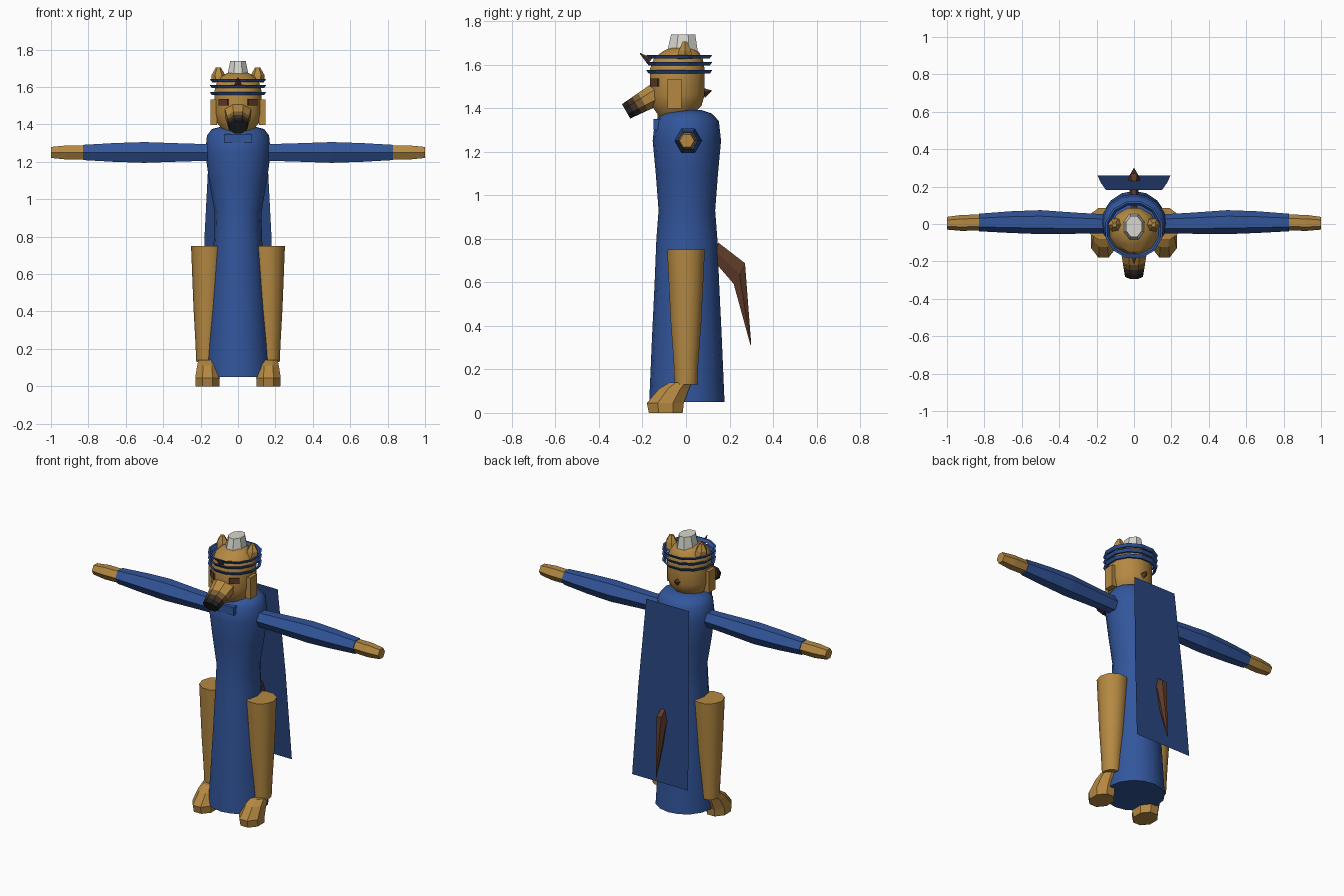
import bpy, bmesh
from math import sin, cos, pi, radians
from mathutils import Vector

cube = bpy.data.objects.get("Cube")
if cube:
    bpy.data.objects.remove(cube, do_unlink=True)


def material(name, r, g, b):
    m = bpy.data.materials.new(name)
    m.use_nodes = True
    m.diffuse_color = (r, g, b, 1)
    bsdf = next(n for n in m.node_tree.nodes if n.type == 'BSDF_PRINCIPLED')
    bsdf.inputs["Base Color"].default_value = (r, g, b, 1)
    return m


BLUE = material("robe blue", .032, .092, .33)
NAVY = material("cape blue", .022, .060, .21)
GOLD = material("tan fur", .46, .25, .055)
BROWN = material("dark brown", .11, .042, .021)
MID = material("muzzle brown", .19, .105, .033)
DARK = material("muzzle dark brown", .05, .03, .016)
BLACK = material("nose black", .015, .013, .013)
GREY = material("hat grey", .68, .68, .62)


def ring(c, u, v, n, start=0.0):
    """Polygon ring about c spanned by the half axes u and v."""
    c, u, v = Vector(c), Vector(u), Vector(v)
    return [c + u * cos(2 * pi * i / n + start) + v * sin(2 * pi * i / n + start)
            for i in range(n)]


def flat_ring(x, y, z, rx, ry, n, start=0.0):
    return ring((x, y, z), (rx, 0, 0), (0, ry, 0), n, start)


def finish(name, bm, mats, smooth):
    bmesh.ops.recalc_face_normals(bm, faces=bm.faces)
    me = bpy.data.meshes.new(name)
    bm.to_mesh(me)
    bm.free()
    for m in mats:
        me.materials.append(m)
    ob = bpy.data.objects.new(name, me)
    bpy.context.collection.objects.link(ob)
    if smooth:
        bpy.ops.object.select_all(action='DESELECT')
        ob.select_set(True)
        bpy.context.view_layer.objects.active = ob
        bpy.ops.object.shade_smooth_by_angle(angle=radians(smooth))
    return ob


def loft(name, rings, mats, smooth=0, closed=False):
    """Skin rings; with several materials each segment takes the next one."""
    bm = bmesh.new()
    vs = [[bm.verts.new(p) for p in r] for r in rings]
    pairs = list(zip(vs, vs[1:]))
    if closed:
        pairs.append((vs[-1], vs[0]))
    for k, (a, b) in enumerate(pairs):
        for i in range(len(a)):
            j = (i + 1) % len(a)
            f = bm.faces.new((a[i], a[j], b[j], b[i]))
            f.material_index = min(k, len(mats) - 1)
    if not closed:
        bm.faces.new(vs[0])
        bm.faces.new(vs[-1]).material_index = len(mats) - 1
    return finish(name, bm, mats, smooth)


def spike(name, base, tip, r, mat, n=4):
    """Small pyramid pointing from base to tip."""
    base, tip = Vector(base), Vector(tip)
    q = (tip - base).to_track_quat('Z', 'Y')
    u, v = q @ Vector((r, 0, 0)), q @ Vector((0, r, 0))
    return loft(name, [ring(base, u, v, n), ring(tip, u * .08, v * .08, n)], [mat])


def box(name, c, size, mat):
    bm = bmesh.new()
    bmesh.ops.create_cube(bm, size=1)
    for v in bm.verts:
        v.co = Vector(c) + Vector([a * b for a, b in zip(v.co, size)])
    return finish(name, bm, [mat], 0)


# Robe: z, half width, half depth
robe = [(.05, .175, .173), (.35, .155, .16), (.6, .14, .148), (.8, .128, .14),
        (.93, .125, .13), (1.1, .155, .143), (1.25, .175, .157),
        (1.34, .166, .147), (1.375, .14, .115), (1.39, .08, .07)]
loft("robe", [flat_ring(0, .004, z, a, b, 16) for z, a, b in robe], [BLUE], 40)

# Collar flap and the fur showing at the throat
box("collar", (0, -.125, 1.325), (.15, .05, .05), BLUE)
loft("neck", [flat_ring(0, -.05, 1.33, .08, .08, 8),
              flat_ring(0, -.04, 1.43, .09, .09, 8)], [GOLD])

# Cape: a leaning flat sheet
bm = bmesh.new()
rows = [[bm.verts.new((s * x, y, z)) for s in (-1, 1)]
        for x, y, z in ((.15, .182, 1.36), (.178, .222, .82), (.195, .259, .27))]
for a, b in zip(rows, rows[1:]):
    bm.faces.new((a[0], a[1], b[1], b[0]))
finish("cape", bm, [NAVY], 0)

# Tail poking through the cape
loft("tail", [ring((0, .138, .74), (.02, 0, 0), (0, .01, .05), 6),
              ring((0, .245, .64), (.032, 0, 0), (0, .03, .055), 6),
              ring((0, .298, .312), (.002, 0, 0), (0, .002, .002), 6)], [BROWN])

for side, s in (("left", 1), ("right", -1)):
    # Sleeve and hand share one tapering hexagonal loft
    arm = [(.12, 0, .05), (.3, .004, .056), (.5, .01, .064), (.66, .01, .058),
           (.83, .008, .047)]
    hand = [(.83, .008, .042), (.92, .006, .043), (1.0, .004, .034)]
    for name, prof, mat in (("sleeve", arm, BLUE), ("hand", hand, GOLD)):
        loft(f"{side}_{name}", [ring((s * x, y, 1.25), (0, r, 0), (0, 0, r), 6)
                                for x, y, r in prof], [mat])

    # Leg, open-topped thigh shape narrowing to the ankle
    leg = [(.13, .168, .055), (.24, .168, .06), (.42, .164, .074), (.75, .16, .091)]
    loft(f"{side}_leg", [flat_ring(s * x, 0, z, r, r, 10) for z, x, r in leg],
         [GOLD], 40)

    # Foot: ankle sweeping forward to a flat sole
    foot = [(.14, -.025, .052, .055), (.11, -.055, .06, .075),
            (.045, -.095, .071, .092), (0, -.093, .068, .084)]
    loft(f"{side}_foot", [flat_ring(s * .163, y, z, a, b, 8, pi / 8)
                          for z, y, a, b in foot], [GOLD])

    # Ear, cheek flap and eye
    loft(f"{side}_ear", [flat_ring(s * .095, -.005, 1.625, .045, .04, 6),
                         flat_ring(s * .105, -.005, 1.665, .036, .032, 6),
                         flat_ring(s * .105, -.005, 1.705, .013, .012, 6)], [GOLD])
    box(f"{side}_cheek_flap", (s * .129, -.053, 1.465), (.034, .065, .135), GOLD)
    eye = box(f"{side}_eye", (0, 0, 0), (.06, .009, .036), BROWN)
    eye.location = (s * .077, -.145, 1.518)
    eye.rotation_euler = (0, 0, s * radians(36))

# Head: z, radius, depth offset
head = [(1.36, .075, -.05), (1.41, .118, -.043), (1.46, .13, -.04),
        (1.58, .13, -.04), (1.63, .115, -.035), (1.66, .085, -.025),
        (1.68, .05, -.02)]
loft("head", [flat_ring(0, y, z, r, r, 12, pi / 12) for z, r, y in head], [GOLD], 30)

# Muzzle darkening toward the nose
root, nose = Vector((0, -.12, 1.473)), Vector((0, -.275, 1.385))
muzzle = []
for t in (0, .5, .68, .84, 1):
    w = .078 - .026 * t
    h = .058 - .017 * t
    muzzle.append(ring(root.lerp(nose, t), (w, 0, 0), (0, -.5 * h, .87 * h), 8, pi / 8))
loft("muzzle", muzzle, [GOLD, MID, DARK, BLACK])

# Three flared headbands
for i, z in enumerate((1.558, 1.595, 1.628)):
    band = ((.145, z), (.157, z + .016), (.146, z + .016), (.134, z))
    loft(f"headband_{i + 1}", [flat_ring(0, -.031, h, r, r, 12, pi / 12)
                               for r, h in band], [BLUE], closed=True)

# Hat and the small points before and behind the head
loft("hat", [flat_ring(0, -.016, 1.66, .062, .076, 8, pi / 8),
             flat_ring(0, -.013, 1.738, .045, .06, 8, pi / 8)], [GREY])
spike("forehead_point", (0, -.165, 1.615), (0, -.212, 1.652), .018, BROWN)
spike("back_point", (0, .08, 1.47), (0, .117, 1.48), .024, BROWN)
